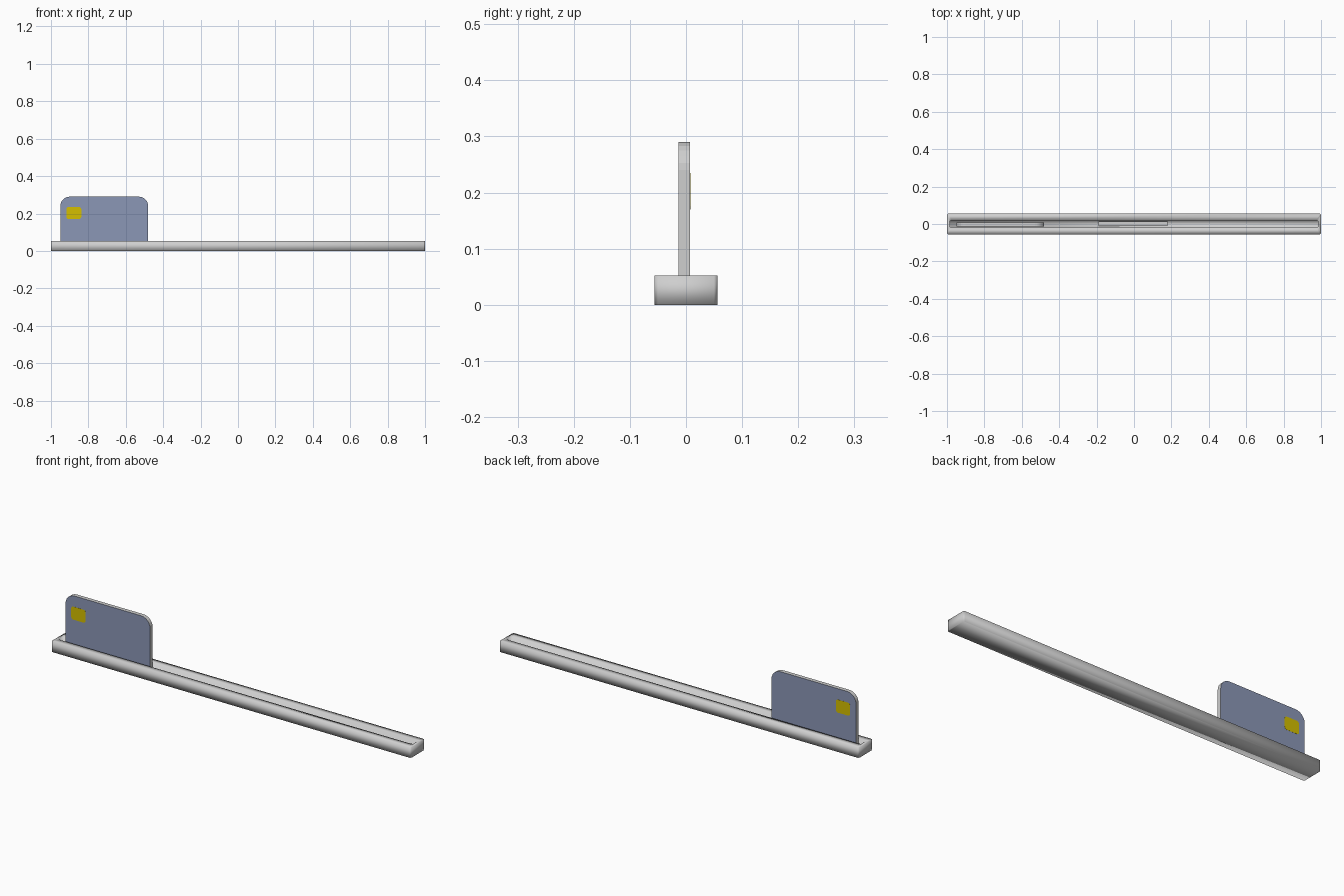
import bpy, bmesh, math

if "Cube" in bpy.data.objects:
    bpy.data.objects.remove(bpy.data.objects["Cube"])


def mat(name, rgb):
    m = bpy.data.materials.new(name)
    m.diffuse_color = (*rgb, 1)
    m.use_nodes = True
    m.node_tree.nodes["Principled BSDF"].inputs["Base Color"].default_value = m.diffuse_color
    return m


GREY = mat("light grey", (0.62, 0.62, 0.62))
BLUE = mat("slate blue", (0.26, 0.31, 0.47))
GOLD = mat("gold", (0.66, 0.52, 0.0))


def finish(name, bm, mats, smooth=False):
    bmesh.ops.recalc_face_normals(bm, faces=bm.faces[:])
    me = bpy.data.meshes.new(name)
    bm.to_mesh(me)
    bm.free()
    for m in mats:
        me.materials.append(m)
    for p in me.polygons:
        p.use_smooth = smooth
    ob = bpy.data.objects.new(name, me)
    bpy.context.collection.objects.link(ob)
    return ob


def chamfered(hx, hy, cx, cy):
    """Octagonal outline of a long bar with cut corners."""
    return [(hx, -hy + cy), (hx, hy - cy), (hx - cx, hy), (cx - hx, hy),
            (-hx, hy - cy), (-hx, cy - hy), (cx - hx, -hy), (hx - cx, -hy)]


def rounded(x0, x1, z0, z1, r_top, r_bot, n=6):
    """Rounded rectangle in the xz plane."""
    pts = []
    for cx, cz, r, a0 in ((x1 - r_top, z1 - r_top, r_top, 0), (x0 + r_top, z1 - r_top, r_top, 90),
                          (x0 + r_bot, z0 + r_bot, r_bot, 180), (x1 - r_bot, z0 + r_bot, r_bot, 270)):
        for i in range(n + 1):
            a = math.radians(a0 + 90 * i / n)
            pts.append((cx + r * math.cos(a), cz + r * math.sin(a)))
    return pts


def plate(name, pts, y0, y1, mats, face_index=0, rim_index=0):
    bm = bmesh.new()
    front = [bm.verts.new((x, y0, z)) for x, z in pts]
    back = [bm.verts.new((x, y1, z)) for x, z in pts]
    for loop in (front, back):
        bm.faces.new(loop).material_index = face_index
    for i in range(len(pts)):
        j = (i + 1) % len(pts)
        bm.faces.new((front[i], front[j], back[j], back[i])).material_index = rim_index
    return finish(name, bm, mats)


# Base bar: stacked rings, outer wall, then down into the slot
bm = bmesh.new()
outer, slot = chamfered(1, 0.056, 0.006, 0.006), chamfered(0.985, 0.02, 0.01, 0.006)
rings = [[bm.verts.new((x, y, z)) for x, y in pts]
         for pts, z in ((outer, 0), (outer, 0.052), (slot, 0.052), (slot, 0.01))]
for a, b in zip(rings, rings[1:]):
    for i in range(8):
        j = (i + 1) % 8
        bm.faces.new((a[i], a[j], b[j], b[i]))
bm.faces.new(rings[0])
bm.faces.new(rings[-1])
finish("slotted_base", bm, [GREY], smooth=True)

# Reader head lying in the slot
plate("reader_head", [(-0.19, 0.01), (0.18, 0.01), (0.18, 0.025), (-0.19, 0.025)],
      -0.01, 0.014, [GREY])

# Card standing in the slot, blue faces with a grey rim
plate("card", rounded(-0.95, -0.48, 0.01, 0.29, 0.05, 0.001), -0.013, 0.007, [GREY, BLUE], 1, 0)

# Gold chip on both sides of the card
for side, y0, y1 in (("front", -0.0137, -0.0125), ("back", 0.0065, 0.0077)):
    plate("chip_" + side, rounded(-0.918, -0.838, 0.17, 0.235, 0.012, 0.012, 3), y0, y1, [GOLD])
